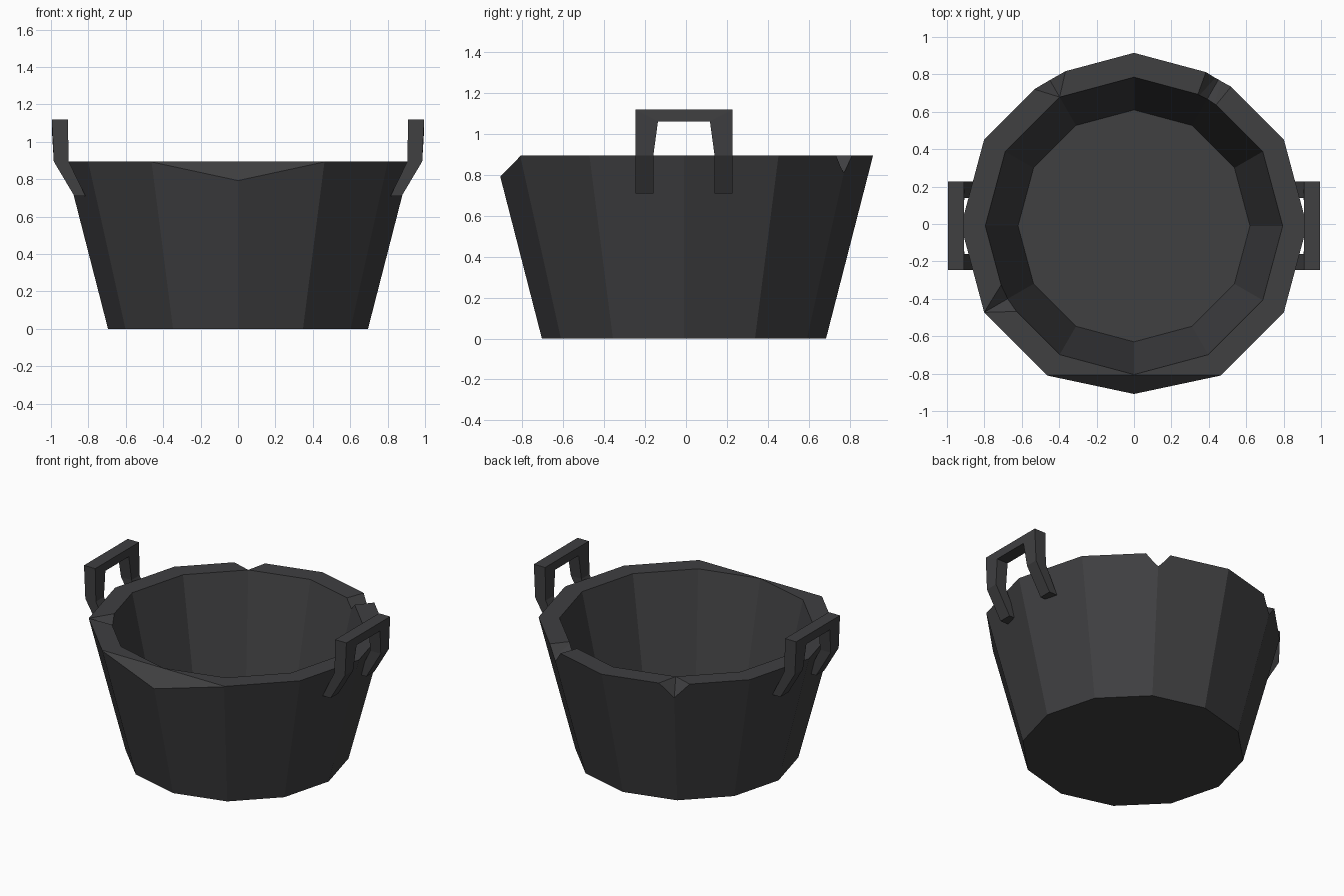
import bpy, bmesh
from math import sin, cos, radians
from mathutils import Vector

if "Cube" in bpy.data.objects:
    bpy.data.objects.remove(bpy.data.objects["Cube"])

SIDES, H, YC = 12, 0.895, -0.01
R_OUT, R_IN = 0.925, 0.795

mat = bpy.data.materials.new("dark_grey")
mat.diffuse_color = (0.05, 0.05, 0.053, 1)
mat.use_nodes = True
mat.node_tree.nodes["Principled BSDF"].inputs["Base Color"].default_value = mat.diffuse_color


def polar(r, a, z):
    return Vector((r * cos(a), r * sin(a) + YC, z))


def finish(bm, name):
    bmesh.ops.recalc_face_normals(bm, faces=bm.faces)
    me = bpy.data.meshes.new(name)
    bm.to_mesh(me)
    bm.free()
    me.materials.append(mat)
    ob = bpy.data.objects.new(name, me)
    bpy.context.collection.objects.link(ob)
    return ob


def loft(name, sections, closed_rings=True):
    """Skin a list of closed point loops, capping both ends."""
    bm = bmesh.new()
    rings = [[bm.verts.new(p) for p in s] for s in sections]
    n = len(rings[0])
    for a, b in zip(rings, rings[1:]):
        for i in range(n):
            j = (i + 1) % n
            bm.faces.new((a[i], a[j], b[j], b[i]))
    bm.faces.new(rings[0])
    bm.faces.new(rings[-1])
    return finish(bm, name)


def hull(name, pts):
    bm = bmesh.new()
    for p in pts:
        bm.verts.new(p)
    bmesh.ops.convex_hull(bm, input=bm.verts)
    bmesh.ops.delete(bm, geom=[v for v in bm.verts if not v.link_faces], context='VERTS')
    return finish(bm, name)


# tub: outer wall, rim, inner wall and floor from one profile
profile = [(0.695, 0), (R_OUT, H), (R_IN, H), (0.62, 0.13)]
tub = loft("tub", [[polar(r, radians(360 / SIDES * i), z) for i in range(SIDES)]
                   for r, z in profile])


def cut(cutter):
    cutter.hide_render = True
    mod = tub.modifiers.new("chip", 'BOOLEAN')
    mod.operation = 'DIFFERENCE'
    mod.solver = 'EXACT'
    mod.object = cutter
    bpy.context.view_layer.objects.active = tub
    bpy.ops.object.modifier_apply(modifier=mod.name)
    bpy.data.objects.remove(cutter)


def chip(angle, outer, inner, t0, t1):
    """V notch across the rim; outer and inner are (half width, depth)."""
    a = radians(angle)
    side = Vector((-sin(a), cos(a), 0))
    pts = []
    for t in (t0, t1):
        w = inner[0] + (outer[0] - inner[0]) * t
        d = inner[1] + (outer[1] - inner[1]) * t
        r = R_IN + (R_OUT - R_IN) * t
        pts.append(polar(r, a, H - d))
        if d > 1e-4:
            pts += [polar(r, a, H + d / 2) + side * w * s for s in (-1.5, 1.5)]
    cut(hull("chip_cutter", pts))


# chips in the rim
chip(60, (0.08, 0.09), (0.055, 0.055), -0.6, 1.5)
chip(120, (0.12, 0.12), (0, 0), 0, 1.5)
chip(210, (0, 0), (0.07, 0.06), -0.6, 1)
# large slanted break at the front
cut(hull("front_cutter", [(x, y, z) for x in (-0.6, 0.6)
                          for y, z in ((-0.808, H), (-1.0, 0.70), (-1.0, 1.1), (-0.808, 1.1))]))

# handles: half path of (inner y, inner z, outer y, outer z, x near, x far)
half = [(0.15, 0.71, 0.237, 0.71, 0.815, 0.875),
        (0.15, 0.895, 0.237, 0.895, 0.905, 0.985),
        (0.127, 1.063, 0.237, 1.12, 0.91, 0.995)]
for name, sx in (("right_handle", 1), ("left_handle", -1)):
    secs = []
    for sy, rows in ((-1, half), (1, half[::-1])):
        for yi, zi, yo, zo, x0, x1 in rows:
            secs.append([(sx * x0, sy * yi + YC, zi), (sx * x1, sy * yi + YC, zi),
                         (sx * x1, sy * yo + YC, zo), (sx * x0, sy * yo + YC, zo)])
    loft(name, secs)
